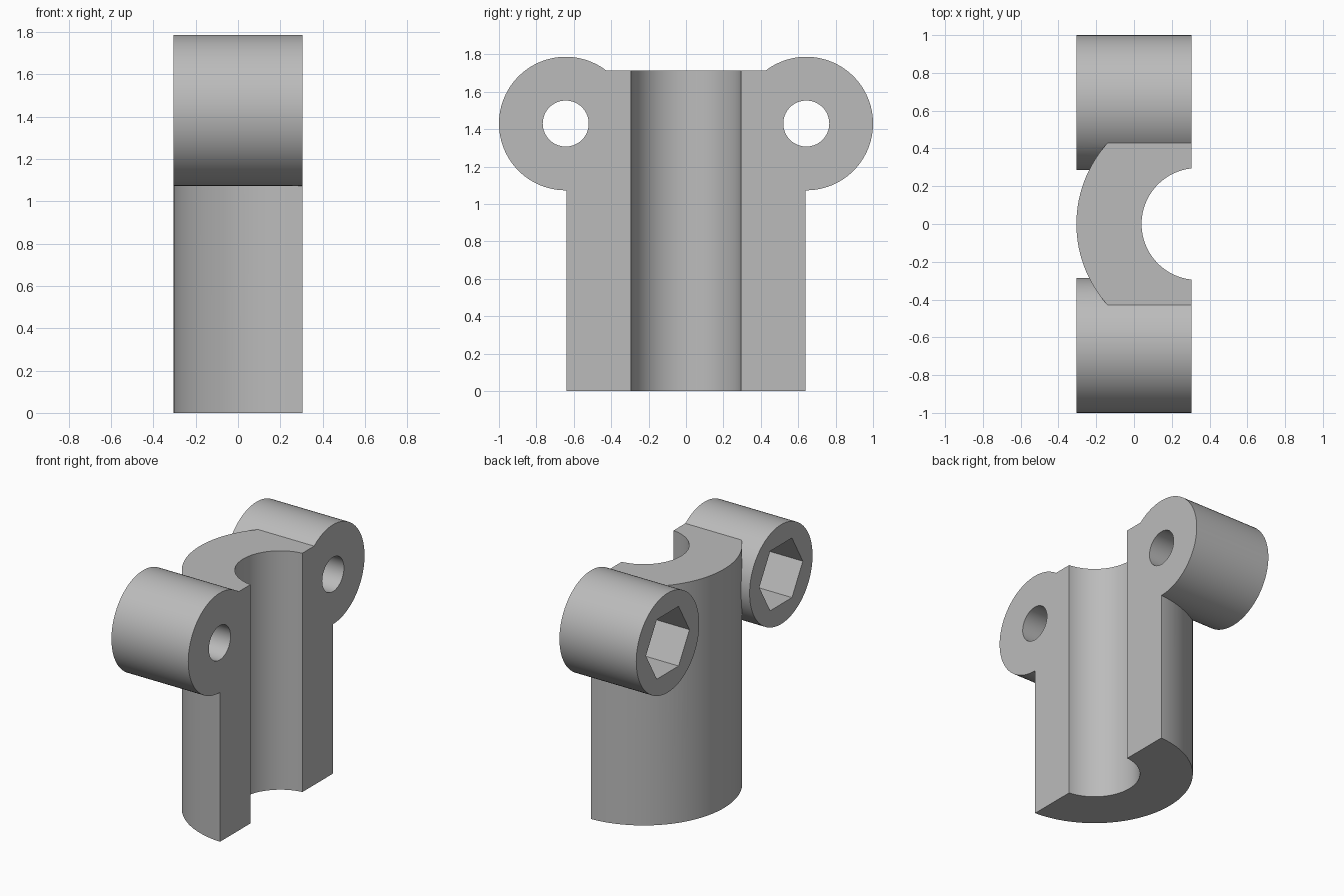
import bpy
import math
from mathutils import Matrix

cube = bpy.data.objects.get("Cube")
if cube:
    bpy.data.objects.remove(cube, do_unlink=True)

HALF = 0.305                 # half thickness along x
AXIS_X = 0.336               # axis of the barrel and its bore
BODY_R, BORE_R, BODY_H = 0.641, 0.296, 1.715
LUG_Y, LUG_Z, LUG_R = 0.643, 1.43, 0.357
HOLE_R, NUT_R, NUT_DEPTH = 0.123, 0.247, 0.36

grey = bpy.data.materials.new("plain_grey")
grey.use_nodes = True
colour = (0.5, 0.5, 0.5, 1)
grey.diffuse_color = colour
grey.node_tree.nodes["Principled BSDF"].inputs["Base Color"].default_value = colour


def upright(name, radius, z0, z1):
    """Cylinder standing on the barrel axis."""
    bpy.ops.mesh.primitive_cylinder_add(vertices=128, radius=radius, depth=z1 - z0,
                                        location=(AXIS_X, 0, (z0 + z1) / 2))
    bpy.context.object.name = name
    return bpy.context.object


def crosswise(name, radius, x0, x1, y, sides=96):
    """Prism lying along x at lug height, with corners pointing along y."""
    bpy.ops.mesh.primitive_cylinder_add(vertices=sides, radius=radius, depth=x1 - x0)
    ob = bpy.context.object
    ob.name = name
    ob.data.transform(Matrix.Rotation(math.pi / 2, 4, 'Y'))
    ob.location = ((x0 + x1) / 2, y, LUG_Z)
    return ob


def combine(target, tool, operation):
    """Apply a boolean and discard the tool."""
    mod = target.modifiers.new(operation, 'BOOLEAN')
    mod.operation, mod.solver, mod.object = operation, 'EXACT', tool
    bpy.context.view_layer.objects.active = target
    bpy.ops.object.modifier_apply(modifier=mod.name)
    bpy.data.objects.remove(tool, do_unlink=True)


# Barrel with a lug on each side
clamp = upright("clamp_half", BODY_R, 0, BODY_H)
for side in (-1, 1):
    combine(clamp, crosswise("lug", LUG_R, -HALF, HALF + 0.2, side * LUG_Y), 'UNION')

# Central bore
combine(clamp, upright("bore_cutter", BORE_R, -0.5, 2.3), 'DIFFERENCE')

# Flat mating face
bpy.ops.mesh.primitive_cube_add(size=4, location=(HALF + 2, 0, 1))
combine(clamp, bpy.context.object, 'DIFFERENCE')

# Bolt holes and hexagonal nut pockets
for side in (-1, 1):
    y = side * LUG_Y
    combine(clamp, crosswise("bolt_cutter", HOLE_R, -0.6, 0.6, y, 64), 'DIFFERENCE')
    # the prism's corners are turned so that two of them point along y
    nut = crosswise("nut_cutter", NUT_R, -0.6, -HALF + NUT_DEPTH, y, 6)
    corner = max(nut.data.vertices, key=lambda v: v.co.y).co
    nut.data.transform(Matrix.Rotation(-math.atan2(corner.z, corner.y), 4, 'X'))
    combine(clamp, nut, 'DIFFERENCE')

# Finish
clamp.data.materials.clear()
clamp.data.materials.append(grey)
for poly in clamp.data.polygons:
    poly.material_index = 0
bpy.ops.object.select_all(action='DESELECT')
clamp.select_set(True)
bpy.context.view_layer.objects.active = clamp
bpy.ops.object.shade_smooth_by_angle(angle=math.radians(25))
